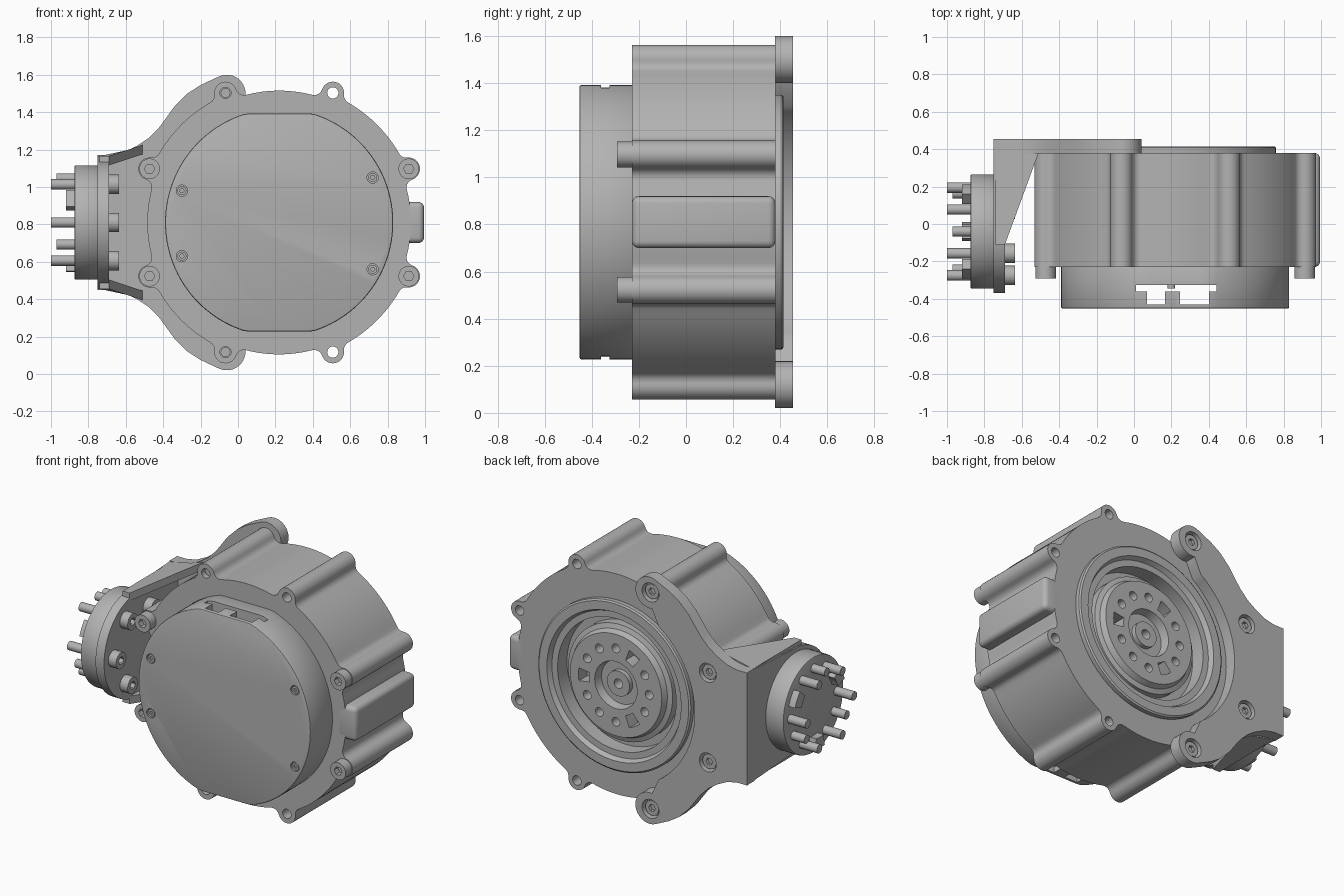
import bpy, bmesh
from math import sin, cos, acos, atan2, radians, pi

if "Cube" in bpy.data.objects:
    bpy.data.objects.remove(bpy.data.objects["Cube"])

GREY = (0.45, 0.45, 0.45, 1)
metal = bpy.data.materials.new("grey_metal")
metal.use_nodes = True
metal.diffuse_color = GREY
metal.node_tree.nodes["Principled BSDF"].inputs["Base Color"].default_value = GREY

CX, CZ = 0.22, 0.81      # main axis of the housing
FY = -0.04               # y of the side flange axis
PLACE = {"x": lambda u, v, w: (w, u, v),
         "y": lambda u, v, w: (u, w, v),
         "z": lambda u, v, w: (u, v, w)}


def finish(name, bm):
    bmesh.ops.recalc_face_normals(bm, faces=bm.faces)
    mesh = bpy.data.meshes.new(name)
    bm.to_mesh(mesh)
    bm.free()
    mesh.materials.append(metal)
    obj = bpy.data.objects.new(name, mesh)
    bpy.context.collection.objects.link(obj)
    return obj


def prism(name, axis, pts, a, b):
    """Extrude a flat outline along an axis from a to b."""
    bm = bmesh.new()
    face = bm.faces.new([bm.verts.new(PLACE[axis](u, v, a)) for u, v in pts])
    new = bmesh.ops.extrude_face_region(bm, geom=[face])["geom"]
    bmesh.ops.translate(bm, vec=PLACE[axis](0, 0, b - a),
                        verts=[g for g in new if isinstance(g, bmesh.types.BMVert)])
    return finish(name, bm)


def arc(u, v, r, start, end, n):
    steps = [radians(start + (end - start) * i / n) for i in range(n + 1)]
    return [(u + r * cos(t), v + r * sin(t)) for t in steps]


def cyl(name, axis, u, v, r, a, b, n=40):
    return prism(name, axis, arc(u, v, r, 0, 360, n)[:-1], a, b)


def sector(u, v, r0, r1, mid, half):
    return arc(u, v, r1, mid - half, mid + half, 6) + arc(u, v, r0, mid + half, mid - half, 6)


def box(name, x0, x1, y0, y1, z0, z1):
    return prism(name, "z", [(x0, y0), (x1, y0), (x1, y1), (x0, y1)], z0, z1)


def bake(obj):
    deps = bpy.context.evaluated_depsgraph_get()
    mesh = bpy.data.meshes.new_from_object(obj.evaluated_get(deps))
    obj.modifiers.clear()
    obj.data = mesh


def cut(obj, *cutters):
    for c in cutters:
        m = obj.modifiers.new("cut", "BOOLEAN")
        m.operation, m.solver, m.object = "DIFFERENCE", "EXACT", c
    bake(obj)
    for c in cutters:
        bpy.data.objects.remove(c)


def bevel(obj, width, segments=2):
    m = obj.modifiers.new("bevel", "BEVEL")
    m.width, m.segments, m.limit_method, m.angle_limit = width, segments, "ANGLE", radians(50)
    bake(obj)


def lathe(name, profile, n=96):
    bm = bmesh.new()
    verts = [bm.verts.new((CX + r, y, CZ)) for r, y in profile]
    edges = [bm.edges.new(pair) for pair in zip(verts, verts[1:])]
    bmesh.ops.spin(bm, geom=verts + edges, cent=(CX, 0, CZ), axis=(0, 1, 0),
                   angle=2 * pi, steps=n)
    bmesh.ops.remove_doubles(bm, verts=bm.verts, dist=1e-5)
    return finish(name, bm)


def socket_screw(name, axis, u, v, r, top, base):
    """Cylinder head with a hexagon socket in the end at 'top'."""
    head = cyl(name, axis, u, v, r, top, base, 28)
    d = (base - top) * 0.5
    cut(head, cyl("socket", axis, u, v, r * 0.5, top - d, top + d, 6))


# Housing outline: round body with eight filleted bolt lobes
D, LOBE, FIL = 0.75, 0.06, 0.045
LOBES = [22.5 + 45 * k for k in range(8)]
lobe_pos = [(CX + D * cos(radians(a)), CZ + D * sin(radians(a))) for a in LOBES]


def lobe_side(R):
    """Half of a lobe in its own frame, from the body up to the tip."""
    phi = acos(((R + FIL) ** 2 + D ** 2 - (LOBE + FIL) ** 2) / (2 * D * (R + FIL)))
    fx, fy = (R + FIL) * cos(phi), (R + FIL) * sin(phi)
    back = phi * 180 / pi + 180
    to_lobe = atan2(-fy, D - fx) * 180 / pi % 360
    tip = atan2(fy, fx - D) * 180 / pi
    return arc(fx, fy, FIL, back, to_lobe, 5) + arc(D, 0, LOBE, tip, 0, 8)[1:]


outline = []
for k, a in enumerate(LOBES):
    before, after = (0.705, 0.74) if k % 2 == 0 else (0.74, 0.705)
    lo = [(u, -v) for u, v in lobe_side(before)]
    hi = lobe_side(after)[::-1][1:]
    c, s = cos(radians(a)), sin(radians(a))
    outline += [(CX + u * c - v * s, CZ + u * s + v * c) for u, v in lo + hi]
    end = atan2(hi[-1][1], hi[-1][0]) * 180 / pi
    outline += arc(CX, CZ, after, a + end, a + 45 - end, 12)[1:-1]

housing = prism("housing", "y", outline, -0.23, 0.38)
cut(housing, cyl("bore", "y", CX, CZ, 0.5, 0.15, 0.5, 64),
    *[cyl("hole", "y", u, v, 0.03, -0.4, 0.5, 20) for u, v in lobe_pos])
bevel(box("side_boss", 0.85, 0.995, -0.23, 0.38, CZ - 0.11, CZ + 0.11), 0.03, 4)

# Front cover: round shell with flats and vent windows at top and bottom
cover = prism("front_cover", "y",
              [(u, max(CZ - 0.583, min(CZ + 0.583, v)))
               for u, v in arc(CX, CZ, 0.61, 0, 360, 120)[:-1]], -0.453, -0.22)
bevel(cover, 0.01)
corner_screws = [(-0.3, 0.98), (-0.3, 0.63), (0.72, 1.05), (0.72, 0.56)]
cut(cover, cyl("cavity", "y", CX, CZ, 0.55, -0.42, -0.325, 64),
    box("vent", 0.01, 0.44, -0.36, -0.325, -1, 3),
    box("vent_left", 0.07, 0.165, -0.43, -0.35, -1, 3),
    box("vent_right", 0.245, 0.4, -0.43, -0.35, -1, 3),
    *[cyl("recess", "y", u, v, 0.03, -0.5, -0.435, 24) for u, v in corner_screws])
for u, v in corner_screws:
    socket_screw("cover_screw", "y", u, v, 0.024, -0.449, -0.43)
cyl("vent_pin", "y", 0.2, CZ, 0.02, -0.345, -0.32, 16)

# Housing bolts on the four side lobes
for u, v in lobe_pos:
    if abs(v - CZ) < 0.4:
        socket_screw("housing_bolt", "y", u, v, 0.055, -0.292, -0.22)

# Rear bearing ring and output disc
lathe("bearing_ring", [(0.49, 0.2), (0.54, 0.37), (0.54, 0.408), (0.53, 0.415), (0.475, 0.415),
                       (0.46, 0.385), (0.42, 0.385), (0.42, 0.2), (0.49, 0.2)])
output = lathe("output_disc", [(0, 0.16), (0.5, 0.16), (0.5, 0.29), (0.37, 0.29), (0.37, 0.35),
                               (0.34, 0.36), (0.325, 0.395), (0.15, 0.395), (0.14, 0.34),
                               (0.08, 0.34), (0.08, 0.37), (0.03, 0.37), (0.03, 0.25), (0, 0.25)])
cutters = []
for k in range(12):
    a = 30 * k
    if k % 4 == 0:
        cutters.append(prism("window", "y", sector(CX, CZ, 0.19, 0.265, a, 9), 0.31, 0.5))
    else:
        u, v = CX + 0.235 * cos(radians(a)), CZ + 0.235 * sin(radians(a))
        cutters.append(cyl("hole", "y", u, v, 0.028, 0.31, 0.5, 20))
cut(output, *cutters)

# Bracket: crescent plate behind the housing
upper = arc(-0.06, 0.69, 0.1, -100, 115, 20) + [
    (-0.2, 0.735), (-0.27, 0.69), (-0.34, 0.62), (-0.42, 0.51), (-0.48, 0.45),
    (-0.54, 0.41), (-0.61, 0.375), (-0.68, 0.36), (-0.75, 0.36)]
loop = upper + [(u, -v) for u, v in reversed(upper)] + arc(CX, 0, 0.6, 235, 125, 30)
plate = prism("bracket_plate", "y", [(u, v + CZ) for u, v in loop], 0.378, 0.455)
rear_screws = [p for p in lobe_pos if p[0] < 0]
cut(plate, *[cyl("recess", "y", u, v, 0.06, 0.405, 0.6, 32) for u, v in rear_screws])
for u, v in rear_screws:
    socket_screw("bracket_screw", "y", u, v, 0.047, 0.44, 0.4)
    cyl("bracket_screw_shaft", "y", u, v, 0.026, -0.2, 0.41, 16)

# Bracket side wall: rounded front, straight rear edge
wall = arc(FY, CZ, 0.33, 93, 267, 40) + [(0.455, CZ - 0.36), (0.455, CZ + 0.36)]
prism("bracket_side_wall", "x", wall, -0.75, -0.69)

# Gusset ribs above and below the pocket
for side in (1, -1):
    rib = prism("gusset_rib", "z", [(-0.74, -0.11), (-0.69, -0.11), (-0.6, 0.135),
                                    (-0.51, 0.38), (-0.6, 0.38), (-0.74, 0.38)], 0, 1)
    for vert in rib.data.vertices:
        base = 0.305 if vert.co.z < 0.5 else 0.355
        rise = 0.03 * max(0, (vert.co.x + 0.69) / 0.09)
        vert.co.z = CZ + side * (base + rise)
    if side < 0:
        rib.data.flip_normals()

# Side flange with through bolts, dowel pins and drive tabs
bevel(cyl("side_flange", "x", FY, CZ, 0.305, -0.875, -0.745, 72), 0.008)
for k in range(6):
    a = radians(60 * k)
    u, v = FY + 0.235 * cos(a), CZ + 0.235 * sin(a)
    socket_screw("flange_bolt_head", "x", u, v, 0.052, -0.635, -0.695)
    cyl("flange_bolt_end", "x", u, v, 0.028, -1.0, -0.87, 20)
for a in (90, 210, 330):
    u, v = FY + 0.235 * cos(radians(a)), CZ + 0.235 * sin(radians(a))
    cyl("dowel_pin", "x", u, v, 0.027, -0.97, -0.87, 20)
    prism("drive_tab", "x", sector(FY, CZ, 0.195, 0.265, a + 180, 11), -0.92, -0.87)

# Smooth shading with sharp edges kept
for obj in bpy.context.scene.objects:
    if obj.type == "MESH":
        obj.select_set(True)
        bpy.context.view_layer.objects.active = obj
bpy.ops.object.shade_smooth_by_angle(angle=radians(30))
